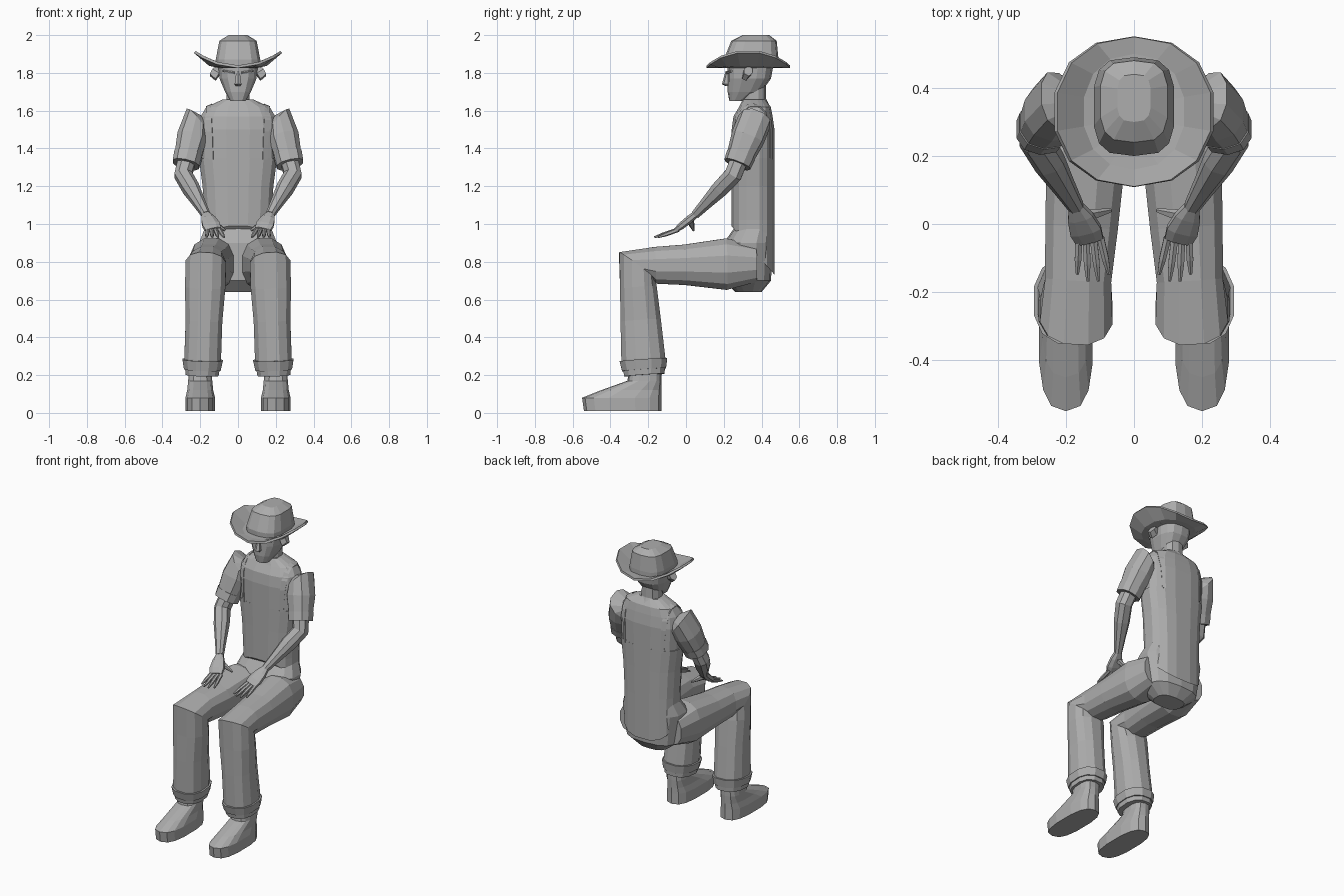
import bpy, bmesh
from math import sin, cos, pi, copysign
from mathutils import Vector

default = bpy.data.objects.get("Cube")
if default:
    bpy.data.objects.remove(default, do_unlink=True)

grey = bpy.data.materials.new("plain grey")
grey.use_nodes = True
shade = (.42, .42, .42, 1)
grey.diffuse_color = shade
grey.node_tree.nodes["Principled BSDF"].inputs["Base Color"].default_value = shade


def finish(name, bm):
    """Turn a bmesh into a flat shaded grey object."""
    bmesh.ops.recalc_face_normals(bm, faces=bm.faces)
    mesh = bpy.data.meshes.new(name)
    bm.to_mesh(mesh)
    bm.free()
    mesh.materials.append(grey)
    obj = bpy.data.objects.new(name, mesh)
    bpy.context.scene.collection.objects.link(obj)
    return obj


def mirror(obj):
    """Repeat a left part on the right side."""
    obj.modifiers.new("mirror", 'MIRROR')
    return obj


def thicken(obj, thickness):
    obj.modifiers.new("thickness", 'SOLIDIFY').thickness = thickness


def power(value, square):
    return copysign(abs(value) ** (2 / square), value)


def outline(sides, square):
    """Rounded box cross-section; a higher square value gives fuller corners."""
    turns = [2 * pi * (i + .5) / sides for i in range(sides)]
    return [(power(cos(turn), square), power(sin(turn), square)) for turn in turns]


def skin(name, rings, cap=True):
    """Bridge equal vertex rings into one surface."""
    bm = bmesh.new()
    rows = [[bm.verts.new(point) for point in ring] for ring in rings]
    for low, high in zip(rows, rows[1:]):
        for i in range(len(low)):
            bm.faces.new((low[i - 1], low[i], high[i], high[i - 1]))
    if cap:
        bm.faces.new(rows[0])
        bm.faces.new(rows[-1])
    return finish(name, bm)


def stack(name, levels, sides=14, square=2.7, x=0, tail=0):
    """Level rings given as height, front, back and half width.
    The tail value drops the back of the lowest ring and lifts its front."""
    rings = []
    for z, front, back, wide in levels:
        middle, deep = (front + back) / 2, (back - front) / 2
        rings.append([(x + wide * u, middle + deep * v, z - tail * v)
                      for u, v in outline(sides, square)])
        tail = 0
    return skin(name, rings)


def tube(name, path, widths, depths=None, sides=10):
    """Rings square to a path, with a half width and half depth at each point."""
    path = [Vector(point) for point in path]
    last = len(path) - 1
    rings = []
    for i, (centre, wide, deep) in enumerate(zip(path, widths, depths or widths)):
        along = (path[min(i + 1, last)] - path[max(i - 1, 0)]).normalized()
        across = Vector((1, 0, 0)).cross(along).cross(along).normalized()
        up = along.cross(across)
        rings.append([centre + across * wide * u + up * deep * v
                      for u, v in outline(sides, 2.4)])
    return skin(name, rings)


def between(start, end, *steps):
    """Points along a straight limb segment."""
    return [start.lerp(end, step) for step in steps]


# Body joints of the left side
shoulder = Vector((.22, .36, 1.54))
elbow = Vector((.29, .25, 1.26))
wrist = Vector((.17, .05, 1.05))
knuckles = Vector((.13, -.05, .97))
hip = Vector((.13, .37, .79))
knee = Vector((.17, -.26, .78))
ankle = Vector((.19, -.22, .2))

# Bib overalls with a low back tail, slightly wider than the shirt above
chest_front, chest_back = .24, .47
stack("bib", [(z, chest_front, chest_back, wide) for z, wide in (
    (.86, .18), (1.02, .18), (1.2, .19), (1.35, .21))], sides=16, tail=.13)
shirt = stack("shirt", [
    (1.3, chest_front, chest_back, .2),
    (1.5, chest_front, chest_back, .21),
    (1.57, .25, .46, .2),
    (1.62, .28, .45, .17),
    (1.66, .3, .42, .08)], sides=16)
stack("pelvis", [
    (.64, .26, .4, .1),
    (.7, .2, .45, .18),
    (.9, .2, .46, .21),
    (1, .27, .46, .17)])

# Braces: arched strips wrapped onto the shirt
bm = bmesh.new()
edges = []
steps = 12
for i in range(steps + 1):
    turn = pi * i / steps
    y, z = .36 - .14 * cos(turn), 1.34 + .3 * sin(turn)
    edges.append([bm.verts.new((x, y, z)) for x in (.14, .18)])
for (a, b), (c, d) in zip(edges, edges[1:]):
    bm.faces.new((a, b, d, c))
braces = mirror(finish("braces", bm))
wrap = braces.modifiers.new("wrap", 'SHRINKWRAP')
wrap.target = shirt
wrap.offset = .004
thicken(braces, .008)

# Sleeves with a turned cuff
armpit = shoulder - Vector((.09, 0, 0))
mirror(tube("sleeve", [armpit] + between(shoulder, elbow, 0, .3, .75),
            (.07, .085, .085, .07), (.08, .09, .09, .07)))
mirror(tube("sleeve_cuff", between(shoulder, elbow, .62, .8), (.078, .074)))

# Bare forearms and palms
mirror(tube("forearm", between(shoulder, elbow, .7, 1) + between(elbow, wrist, .35, .7, 1),
            (.05, .05, .047, .034, .024), sides=8))
mirror(tube("palm", between(wrist, knuckles, 0, .3, .7, 1),
            (.024, .04, .05, .044), (.02, .022, .02, .013), sides=8))

# Four fanned fingers, the middle ones longest, and a thumb pointing inwards
for i, name in enumerate(("index", "middle", "ring", "little")):
    fan = i - 1.5
    base = knuckles + Vector((fan * .021, .01, 0))
    tip = base + Vector((fan * .01 - .01, fan * fan * .01 - .13, -.04))
    mirror(tube(name + "_finger", between(base, tip, 0, .6, 1), (.012, .011, .005), sides=6))
thumb_base = wrist.lerp(knuckles, .3)
thumb_tip = thumb_base + Vector((-.09, .02, -.06))
mirror(tube("thumb", between(thumb_base, thumb_tip, 0, .5, 1), (.02, .015, .006), sides=6))

# Trouser legs: thigh, knee and shin in one bent tube, then the folded hem
mirror(tube("trouser_leg",
            between(hip, knee, 0, .25, .6, .85, 1) + between(knee, ankle, .2, .5, .85, 1),
            (.1, .12, .11, .1, .11, .11, .1, .1, .09),
            (.1, .14, .11, .1, .12, .1, .11, .12, .11), sides=12))
mirror(tube("trouser_hem", between(ankle, knee, .14, .05), (.11, .1), (.13, .12), sides=12))

# Boots: long sole, sloping instep and upright shaft sharing one heel line
heel = -.13
mirror(stack("boot", [(z, toe, heel, wide) for z, toe, wide in (
    (.01, -.54, .08), (.08, -.55, .08), (.12, -.45, .07),
    (.17, -.31, .065), (.25, -.3, .06))], x=.2))

# Head, neck and features
tube("neck", [(0, .37, 1.6), (0, .36, 1.66), (0, .36, 1.78)], (.08, .064, .062))
stack("head", [
    (1.65, .23, .31, .04),
    (1.7, .22, .4, .07),
    (1.77, .22, .45, .1),
    (1.88, .22, .47, .11)])
stack("nose", [
    (1.73, .21, .24, .012),
    (1.74, .19, .24, .02),
    (1.81, .21, .24, .01)], sides=6)
mirror(tube("ear", [(.1, .32, 1.79), (.135, .33, 1.81)], (.04, .03), (.02, .025), sides=6))
mirror(tube("brow", [(.02, .22, 1.8), (.08, .24, 1.81)], (.008, .006), sides=6))

# Hat: brim curled up at both sides, and a tapered crown
rims = [(.1, .13, 0), (.15, .17, .01), (.23, .22, .08)]
brim = skin("hat_brim", [[(wide * u, .33 + deep * v, 1.84 + curl * u * u)
                          for u, v in outline(14, 2.2)]
                         for wide, deep, curl in rims], cap=False)
thicken(brim, .014)
stack("hat_crown", [
    (1.83, .2, .49, .12),
    (1.87, .2, .49, .12),
    (1.97, .24, .48, .1),
    (2, .3, .44, .05)], square=3.2)
